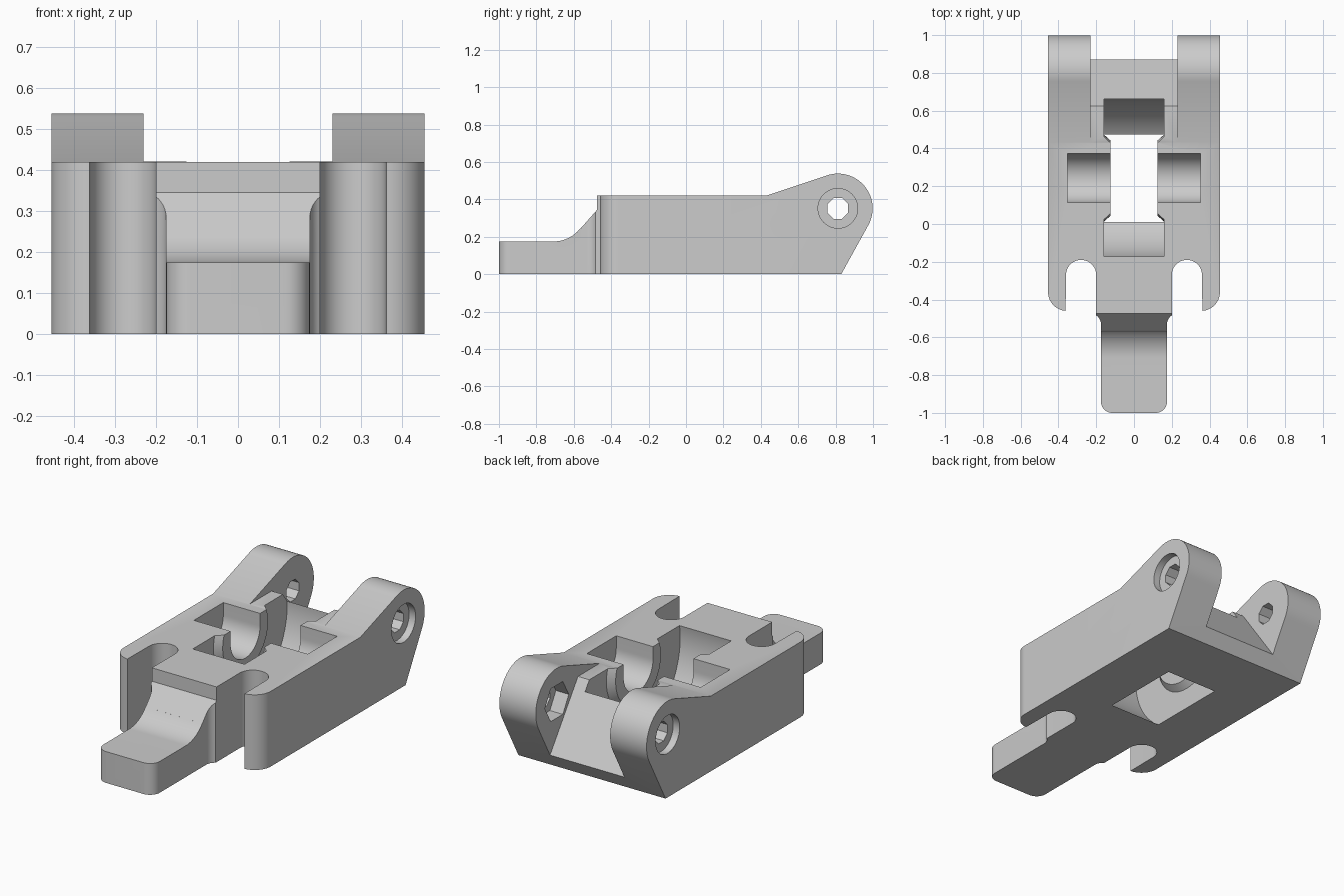
import bpy, bmesh
from math import sin, cos, radians, pi
from mathutils import Matrix

cube = bpy.data.objects.get("Cube")
if cube:
    bpy.data.objects.remove(cube, do_unlink=True)

grey = bpy.data.materials.new("plain_grey")
grey.use_nodes = True
colour = (0.6, 0.6, 0.6, 1)
grey.diffuse_color = colour
grey.node_tree.nodes["Principled BSDF"].inputs["Base Color"].default_value = colour


def arc(cx, cy, r, a0, a1, n=16):
    angles = [radians(a0 + (a1 - a0) * i / n) for i in range(n + 1)]
    return [(cx + r * cos(a), cy + r * sin(a)) for a in angles]


def finish(name, bm):
    bmesh.ops.recalc_face_normals(bm, faces=bm.faces)
    mesh = bpy.data.meshes.new(name)
    bm.to_mesh(mesh)
    bm.free()
    mesh.materials.append(grey)
    obj = bpy.data.objects.new(name, mesh)
    bpy.context.collection.objects.link(obj)
    return obj


def extrude(name, points, direction):
    """Prism from a 3D outline, pushed along direction."""
    bm = bmesh.new()
    face = bm.faces.new([bm.verts.new(p) for p in points])
    new = bmesh.ops.extrude_face_region(bm, geom=[face])["geom"]
    verts = [v for v in new if isinstance(v, bmesh.types.BMVert)]
    bmesh.ops.translate(bm, verts=verts, vec=direction)
    return finish(name, bm)


def side_prism(name, yz, x0, x1):
    return extrude(name, [(x0, y, z) for y, z in yz], (x1 - x0, 0, 0))


def cone_x(name, y, z, x0, x1, r0, r1, sides=48, turn=0.0):
    """Cylinder or cone lying along x."""
    bm = bmesh.new()
    matrix = (Matrix.Translation(((x0 + x1) / 2, y, z))
              @ Matrix.Rotation(pi / 2, 4, "Y") @ Matrix.Rotation(turn, 4, "Z"))
    bmesh.ops.create_cone(bm, cap_ends=True, segments=sides, radius1=r0,
                          radius2=r1, depth=x1 - x0, matrix=matrix)
    return finish(name, bm)


def combine(target, tool, operation="DIFFERENCE"):
    mod = target.modifiers.new("cut", "BOOLEAN")
    mod.operation, mod.object, mod.solver = operation, tool, "EXACT"
    bpy.context.view_layer.objects.active = target
    bpy.ops.object.modifier_apply(modifier=mod.name)
    bpy.data.objects.remove(tool, do_unlink=True)


PIN_Y, PIN_Z = 0.812, 0.352
AXLE_Y, AXLE_Z = 0.243, 0.35
HALF, TOP = 0.455, 0.42

# Side silhouette: tongue, step, deck and rounded hinge arm
side = [(-1, 0), (0.83, 0)]
side += arc(PIN_Y, PIN_Z, 0.186, -28, 108, 32)
side += [(0.43, TOP), (-0.475, TOP), (-0.475, 0.345), (-0.565, 0.243)]
side += arc(-0.71, 0.36, 0.185, -39, -90, 14) + [(-1, 0.175)]
body = side_prism("hinge_link_body", side, -HALF - 0.1, HALF + 0.1)

# Plan outline: rounded cheeks, front slots, flared neck and tongue
half = [(HALF, 1.1)] + arc(0.355, -0.36, 0.1, 0, -86)
half += arc(0.28, -0.27, 0.08, 0, 180, 24)
half += arc(0.23, -0.53, 0.055, 123, 180, 8)
half += arc(0.115, -0.94, 0.06, 0, -90, 10)
outline = half + [(-x, y) for x, y in reversed(half)]
combine(body, extrude("plan", [(x, y, -0.1) for x, y in outline], (0, 0, 1)), "INTERSECT")

# Gap between the hinge arms with a sloping floor
gap = [(0.3, TOP + 0.001), (0.625, TOP + 0.001), (0.872, 0.075),
       (1.1, 0.075), (1.1, 0.7), (0.3, 0.7)]
combine(body, side_prism("gap", gap, -0.23, 0.23))

# Wheel well, with a chamfered boss left standing on each wall
well = cone_x("well", AXLE_Y, AXLE_Z, -0.16, 0.16, 0.42, 0.42, 96)
for sign in (-1, 1):
    ends = sorted((sign * 0.125, sign * 0.17))
    radii = (0.24, 0.2) if sign < 0 else (0.2, 0.24)
    combine(well, cone_x("boss", AXLE_Y, AXLE_Z, *ends, *radii))
combine(body, well)

# Axle cradle, round below and open above
cradle = arc(AXLE_Y, AXLE_Z, 0.13, 180, 360, 32)
cradle += [(AXLE_Y + 0.13, 0.7), (AXLE_Y - 0.13, 0.7)]
combine(body, side_prism("cradle", cradle, -0.352, 0.352))

# Pin bore, outer counterbores and the nut pocket inside one arm
combine(body, cone_x("bore", PIN_Y, PIN_Z, -0.6, 0.6, 0.06, 0.06, 8, pi / 8))
for x0, x1 in ((-0.6, -0.415), (0.415, 0.6)):
    combine(body, cone_x("counterbore", PIN_Y, PIN_Z, x0, x1, 0.106, 0.106))
combine(body, cone_x("nut_pocket", PIN_Y, PIN_Z, 0.1, 0.31, 0.106, 0.106, 6))

# Smooth curved walls, crisp edges
bpy.ops.object.select_all(action="DESELECT")
body.select_set(True)
bpy.context.view_layer.objects.active = body
bpy.ops.object.shade_smooth_by_angle(angle=radians(30))
